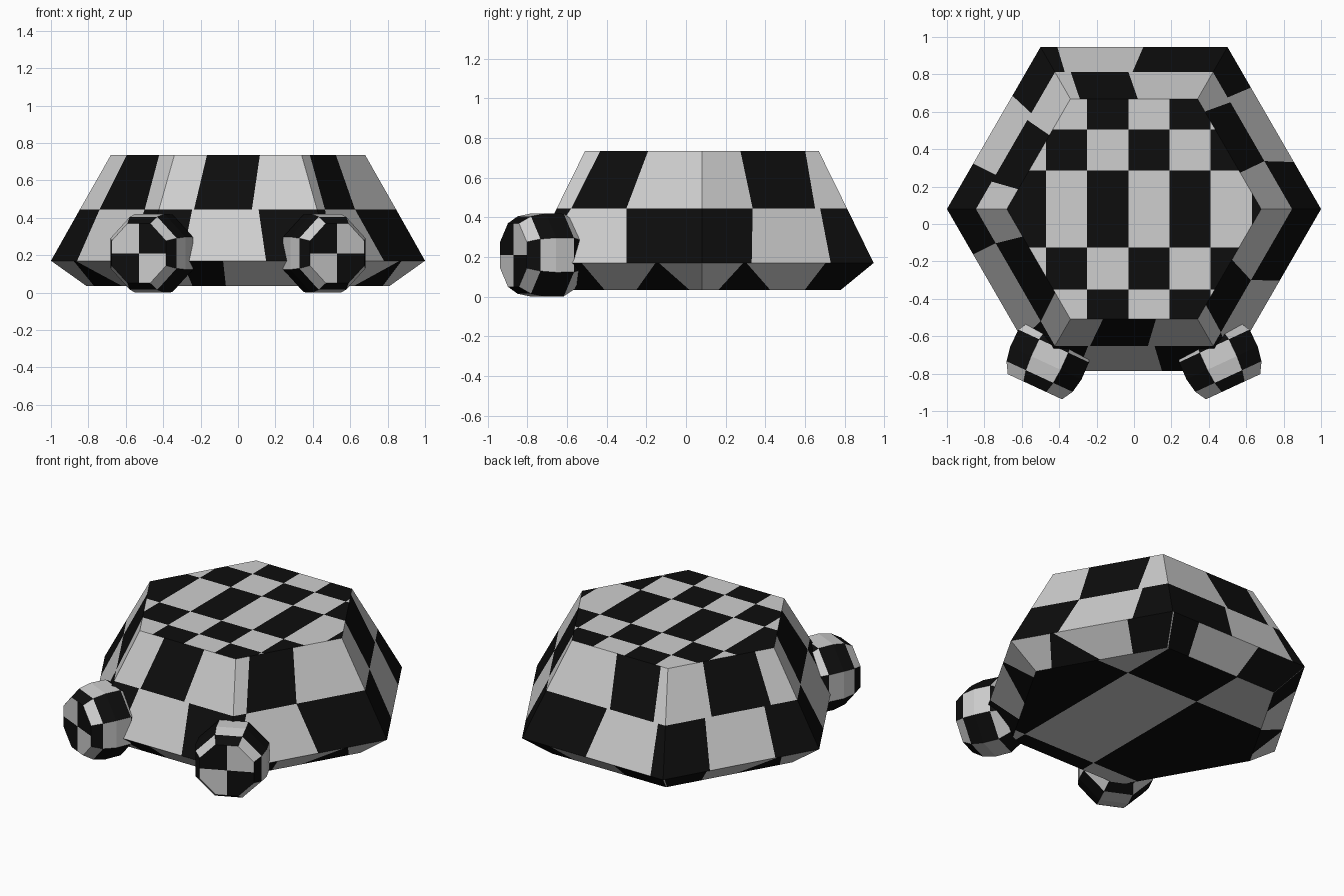
import bpy, bmesh, math
from mathutils import Vector

if "Cube" in bpy.data.objects:
    bpy.data.objects.remove(bpy.data.objects["Cube"])

LIGHT, DARK = 0, 1


def material(name, v):
    m = bpy.data.materials.new(name)
    m.diffuse_color = (v, v, v, 1)
    m.use_nodes = True
    m.node_tree.nodes["Principled BSDF"].inputs["Base Color"].default_value = m.diffuse_color
    return m


mats = [material("light grey", 0.62), material("black", 0.004)]


def finish(bm, name):
    bmesh.ops.remove_doubles(bm, verts=bm.verts, dist=0.0005)
    bmesh.ops.recalc_face_normals(bm, faces=bm.faces)
    me = bpy.data.meshes.new(name)
    bm.to_mesh(me)
    bm.free()
    for m in mats:
        me.materials.append(m)
    ob = bpy.data.objects.new(name, me)
    bpy.context.collection.objects.link(ob)
    return ob


def corner(r, z, k):
    a = math.radians(60 * k)
    return Vector((r * math.cos(a), 0.08 + r * math.sin(a), z))


def chequered_hexagon(bm, r, z, xs, ys, dark_parity):
    """Hexagonal lid cut along grid lines and coloured by cell parity."""
    part = bmesh.new()
    part.faces.new([part.verts.new(corner(r, z, k)) for k in range(6)])
    for axis, cuts in ((0, xs), (1, ys)):
        for c in cuts:
            co, no = Vector(), Vector()
            co[axis], no[axis] = c, 1
            bmesh.ops.bisect_plane(part, geom=part.verts[:] + part.edges[:] + part.faces[:],
                                   plane_co=co, plane_no=no)
    for f in part.faces:
        p = f.calc_center_median()
        n = sum(p.x > c for c in xs) + sum(p.y > c for c in ys)
        new = bm.faces.new([bm.verts.new(v.co) for v in f.verts])
        new.material_index = DARK if n % 2 == dark_parity else LIGHT
    part.free()


def band(bm, low, high, sides, start):
    """Six sloped sides, each split at (bottom, top) fractions, alternating colours."""
    for k, cuts in enumerate(sides):
        cuts = [(0, 0)] + cuts + [(1, 1)]
        b0, b1 = corner(*low, k), corner(*low, k + 1)
        t0, t1 = corner(*high, k), corner(*high, k + 1)
        for i, (p, q) in enumerate(zip(cuts, cuts[1:])):
            f = bm.faces.new([bm.verts.new(c) for c in (
                b0.lerp(b1, p[0]), b0.lerp(b1, q[0]), t0.lerp(t1, q[1]), t0.lerp(t1, p[1]))])
            f.material_index = (start + i) % 2


# Body shell: sides run counter-clockwise from the right corner
rim_low, rim, waist, rim_top = (0.81, 0.035), (1.0, 0.17), (0.845, 0.445), (0.68, 0.735)
bm = bmesh.new()
chequered_hexagon(bm, *rim_top, [-.47, -.25, -.03, .19, .41, .63], [-.35, -.125, .285, .505], 0)
chequered_hexagon(bm, *rim_low, [-.13, .39], [-.52, .41], 1)
band(bm, waist, rim_top, [
    [(.35, .33), (.78, .885)], [(.535, .47), (.90, .926)], [(.35, .33), (.80, .82)],
    [(.25, .25), (.82, .76)], [(.222, .256), (.588, .672)], [(.10, .13), (.48, .54)]], LIGHT)
band(bm, rim, waist, [
    [(.29, .35), (.75, .815)], [(.45, .51), (.91, .938)], [(.30, .30), (.72, .75)],
    [(.28, .25), (.80, .82)], [(.20, .21), (.65, .63)], [(.03, .10), (.56, .48)]], DARK)
band(bm, rim_low, rim, [
    [(.12, .24), (.49, .26), (.74, .72)], [(.01, .01), (.2, .2), (.65, .65)],
    [(.01, .01), (.28, .28), (.55, .74), (.9, .76)], [(.1, .24), (.47, .26)],
    [(.2, .2), (.42, .42)], [(.01, .01), (.3, .3), (.53, .73), (.91, .75)]], LIGHT)
finish(bm, "body")

# Feet: octagonal barrels pointing outward, mirrored
out = Vector((-.42, -.907, 0))
side = Vector((.907, -.42, 0))
cap = Vector((-.53, -.87, .21))
profile = [(0, .16), (.06, .195), (.14, .21), (.24, .208), (.31, .17)]


def ring_point(s, r, j):
    a = math.radians(22.5 * j)
    rr = r / math.cos(math.radians(22.5)) if j % 2 else r
    return cap - out * s + side * (rr * math.cos(a)) + Vector((0, 0, rr * math.sin(a)))


bm = bmesh.new()
rings = [[bm.verts.new(ring_point(s, r, j)) for j in range(16)] for s, r in profile]
hubs = [bm.verts.new(cap - out * s) for s in (0, profile[-1][0])]
for j in range(16):
    n = (j + 1) % 16
    flat_panel = ((j + 1) // 2) % 2
    for i in range(4):
        f = bm.faces.new((rings[i][j], rings[i][n], rings[i + 1][n], rings[i + 1][j]))
        f.material_index = flat_panel if i in (1, 2) else 1 - flat_panel
    for hub, ring in zip(hubs, (rings[0], rings[-1])):
        f = bm.faces.new((hub, ring[j], ring[n]))
        f.material_index = 1 - (j // 4) % 2
feet = finish(bm, "feet")
feet.modifiers.new("mirror", 'MIRROR').use_mirror_merge = False
